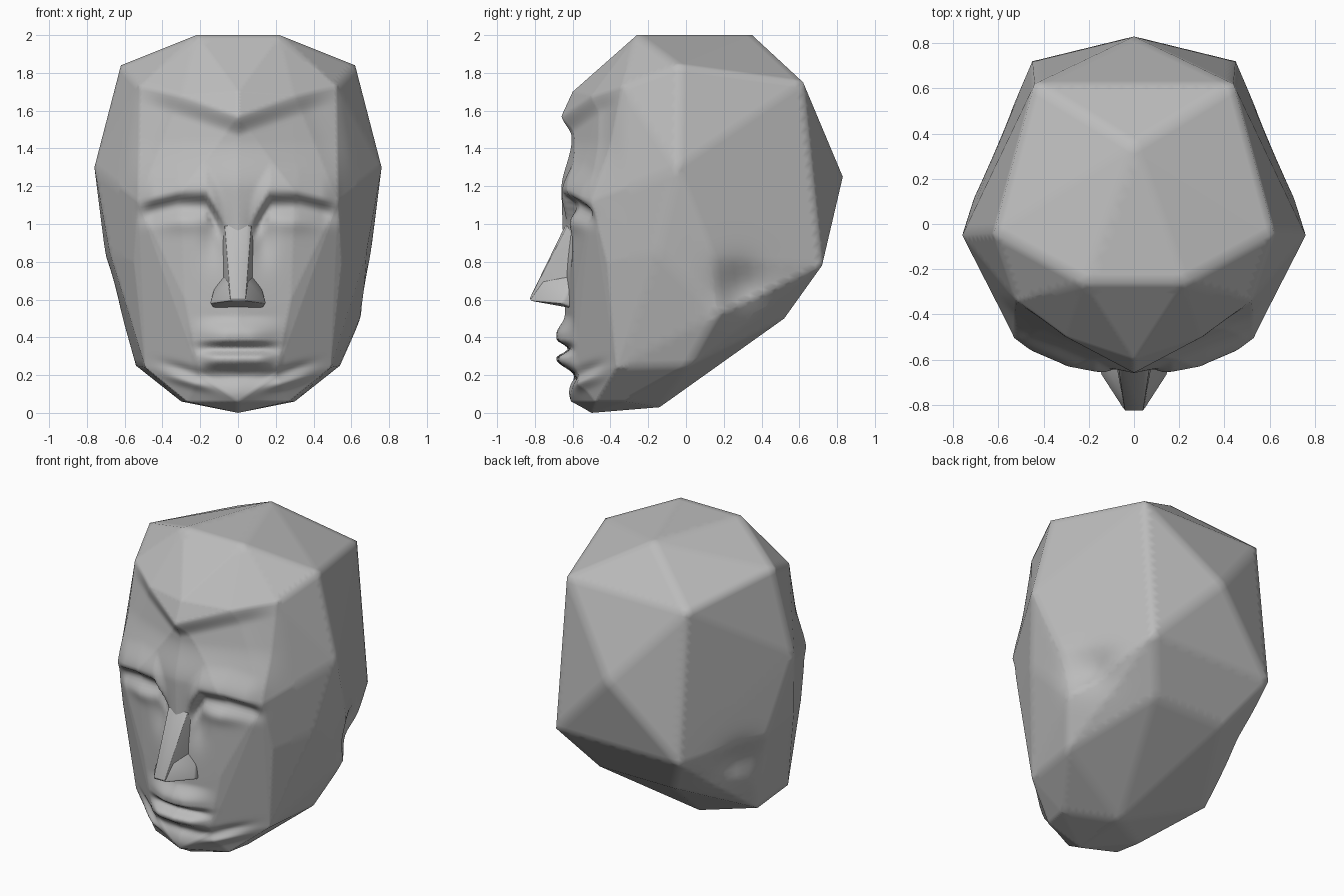
import bpy
import bmesh
from math import exp, radians

if "Cube" in bpy.data.objects:
    bpy.data.objects.remove(bpy.data.objects["Cube"], do_unlink=True)

# One plain stone colour for the whole bust
stone = bpy.data.materials.new("grey_stone")
stone.use_nodes = True
stone.diffuse_color = (0.5, 0.5, 0.5, 1)
stone.node_tree.nodes["Principled BSDF"].inputs["Base Color"].default_value = (0.5, 0.5, 0.5, 1)


def bump(value, centre, width):
    return exp(-((value - centre) / width) ** 2)


def ramp(value, start, end):
    t = max(0.0, min(1.0, (value - start) / (end - start)))
    return t * t * (3 - 2 * t)


def faceted_hull(points, singles=()):
    """Convex block around mirrored points plus a few one-sided ones."""
    bm = bmesh.new()
    for x, y, z in points:
        for side in ((1, -1) if x else (1,)):
            bm.verts.new((side * x, y, z))
    for point in singles:
        bm.verts.new(point)
    result = bmesh.ops.convex_hull(bm, input=bm.verts[:])
    spare = {g for key in ("geom_interior", "geom_unused") for g in result[key]
             if isinstance(g, bmesh.types.BMVert)}
    bmesh.ops.delete(bm, geom=list(spare), context="VERTS")
    return bm


def refine(bm):
    """Split long edges, finely on the face and coarsely elsewhere."""
    for _ in range(8):
        long_edges = [e for e in bm.edges if e.calc_length() > (
            0.022 if min(v.co.y for v in e.verts) < -0.32 else 0.06)]
        if not long_edges:
            break
        bmesh.ops.subdivide_edges(bm, edges=long_edges, cuts=1)
        bmesh.ops.triangulate(bm, faces=[f for f in bm.faces if len(f.verts) > 3])


def finish(name, bm, angle, bevel=0):
    bmesh.ops.recalc_face_normals(bm, faces=bm.faces[:])
    mesh = bpy.data.meshes.new(name)
    bm.to_mesh(mesh)
    bm.free()
    mesh.materials.append(stone)
    obj = bpy.data.objects.new(name, mesh)
    bpy.context.collection.objects.link(obj)
    bpy.ops.object.select_all(action="DESELECT")
    obj.select_set(True)
    bpy.context.view_layer.objects.active = obj
    if bevel:
        rounding = obj.modifiers.new("soft_edges", "BEVEL")
        rounding.width = bevel
        rounding.segments = 3
    bpy.ops.object.shade_smooth_by_angle(angle=radians(angle))


def face_depth(x, y, z):
    """Depth added to the face; negative stands out, positive sinks in."""
    front = ramp(-y, 0.3, 0.48)
    if front == 0:
        return 0
    # Forehead sinks in below a V-shaped hairline
    drop = 1.56 + 0.34 * x - z
    depth = (0.055 - 0.05 * x) * ramp(drop, -0.02, 0.1) * ramp(z, 1.18, 1.45)
    # Arched brow with a sharper lower edge
    above = z - 1.17 + 0.25 * max(0, x - 0.32) + 1.5 * max(0, 0.17 - x)
    span = ramp(x, 0.05, 0.14) * (1 - ramp(x, 0.44, 0.56))
    depth -= 0.03 * span * ramp(above, -0.06, 0) * (1 - ramp(above, 0, 0.16))
    # Eye socket, closed lid and the hollow beside the nose
    depth += 0.035 * span * bump(above, -0.08, 0.05)
    depth -= 0.015 * bump(x, 0.3, 0.13) * bump(z, 1.01, 0.05)
    depth += 0.035 * bump(x, 0.13, 0.07) * bump(z, 0.93, 0.14)
    # Lips parted by a crease
    upper = 1 - ramp(x, 0.06, 0.28)
    lower = 1 - ramp(x, 0.1, 0.25)
    depth -= 0.055 * upper * ramp(z, 0.34, 0.39) * (1 - ramp(z, 0.41, 0.52))
    depth -= 0.065 * lower * ramp(z, 0.21, 0.28) * (1 - ramp(z, 0.29, 0.34))
    # Dip under the lower lip, chin, and creases running out along the jaw
    depth += 0.02 * bump(x, 0, 0.2) * bump(z, 0.19, 0.03)
    depth -= 0.015 * bump(x, 0, 0.12) * bump(z, 0.1, 0.05)
    jaw = z - 0.09 - 0.28 * x
    side = bump(x, 0.27, 0.12)
    depth += side * (0.02 * bump(jaw, 0.06, 0.025) - 0.025 * bump(jaw, 0, 0.025))
    return depth * front


# Head: crown, back, sides, jaw, then face planes
head = faceted_hull([
    (0, 0.35, 2), (0.22, -0.26, 2), (0.62, -0.04, 1.84), (0.44, 0.62, 1.75),
    (0, 0.83, 1.25), (0.45, 0.72, 0.78), (0.27, 0.52, 0.5),
    (0.76, -0.05, 1.3), (0.7, 0.14, 0.82), (0.68, -0.16, 0.85),
    (0.54, 0.02, 0.25), (0, -0.14, 0.03),
    (0.3, -0.32, 0.06), (0, -0.5, 0), (0, -0.6, 0.06),
    (0, -0.6, 1.7), (0, -0.66, 1.57), (0.52, -0.34, 1.73),
    (0.3, -0.5, 1.68), (0, -0.66, 1.2), (0.3, -0.6, 1.17),
    (0.53, -0.5, 1.12), (0.55, -0.42, 0.8), (0.28, -0.59, 0.6),
    (0, -0.64, 0.5), (0.49, -0.37, 0.24), (0.2, -0.59, 0.2),
    (0.27, -0.48, 0.06),
], singles=[(0.66, 0.17, 0.52), (-0.59, 0.14, 0.48)])
refine(head)
for v in head.verts:
    x, y, z = v.co
    v.co.y += face_depth(abs(x), y, z)
    # Shallow hollow behind each jaw corner
    v.co.x *= 1 - 0.1 * ramp(abs(x), 0.35, 0.5) * bump(y, 0.3, 0.14) * bump(z, 0.66, 0.13)
finish("head", head, 60)

# Nose: long wedge bridge and flared nostrils
finish("nose_bridge", faceted_hull([
    (0.08, -0.56, 1.12), (0.045, -0.65, 0.97), (0.09, -0.56, 0.98),
    (0.04, -0.83, 0.6), (0.08, -0.56, 0.75), (0.08, -0.6, 0.57),
]), 60, bevel=0.012)
finish("nostrils", faceted_hull([
    (0.075, -0.58, 0.74), (0.13, -0.62, 0.65), (0.15, -0.66, 0.58),
    (0.04, -0.83, 0.595), (0.05, -0.76, 0.7), (0.13, -0.58, 0.55),
]), 60, bevel=0.012)
